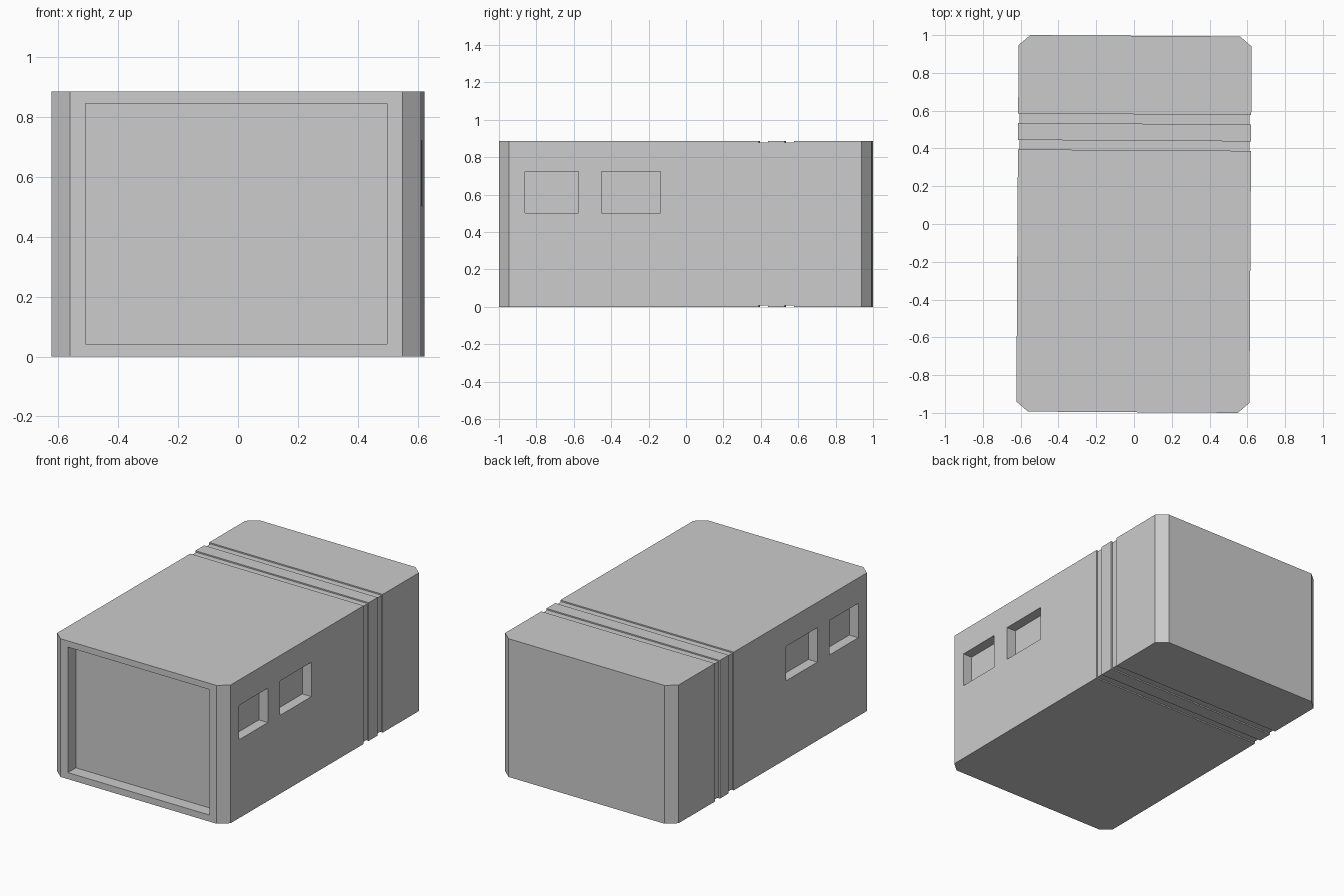
import bpy, bmesh, math

if "Cube" in bpy.data.objects:
    bpy.data.objects.remove(bpy.data.objects["Cube"])

W, L, H = 0.617, 0.9965, 0.885   # half width, half length, height
D = 0.008                        # groove depth
YAW = math.radians(-0.36)        # the whole model is turned very slightly


def mesh_object(name, bm):
    bmesh.ops.recalc_face_normals(bm, faces=bm.faces)
    me = bpy.data.meshes.new(name)
    bm.to_mesh(me)
    bm.free()
    ob = bpy.data.objects.new(name, me)
    bpy.context.collection.objects.link(ob)
    return ob


def add_box(bm, x, y, z):
    cube = bmesh.ops.create_cube(bm, size=1)["verts"]
    for v in cube:
        v.co = [(a + b) / 2 + c * (b - a) for (a, b), c in zip((x, y, z), v.co)]


# Body: rectangular sections lofted front to back; (y, half width, z inset)
sections = [(-L, W - 0.062, 0), (-L + 0.053, W, 0)]
for y0 in (0.391, 0.531):        # two square grooves running round the body
    y1 = y0 + 0.05
    sections += [(y0, W, 0), (y0, W - D, D), (y1, W - D, D), (y1, W, 0)]
sections += [(L - 0.053, W, 0), (L, W - 0.062, 0)]

bm = bmesh.new()
rings = [[bm.verts.new((sx * w, y, z)) for sx, z in
          ((-1, i), (1, i), (1, H - i), (-1, H - i))] for y, w, i in sections]
for a, b in zip(rings, rings[1:]):
    for k in range(4):
        n = (k + 1) % 4
        bm.faces.new((a[k], a[n], b[n], b[k]))
bm.faces.new(rings[0])
bm.faces.new(rings[-1])
body = mesh_object("body", bm)

# Cutters: front panel recess and two window recesses on each side
bm = bmesh.new()
add_box(bm, (-0.503, 0.503), (-1.2, -L + 0.08), (0.042, 0.845))
for side in (-1, 1):
    for y in ((-0.858, -0.57), (-0.448, -0.133)):
        x = sorted((side * (W - 0.064), side * 0.8))
        add_box(bm, x, y, (0.502, 0.722))
cutter = mesh_object("recess_cutter", bm)
cutter.hide_render = True

mod = body.modifiers.new("recesses", "BOOLEAN")
mod.operation = "DIFFERENCE"
mod.solver = "EXACT"
mod.object = cutter
bpy.context.view_layer.objects.active = body
bpy.ops.object.modifier_apply(modifier=mod.name)
bpy.data.objects.remove(cutter)

body.rotation_euler.z = YAW
